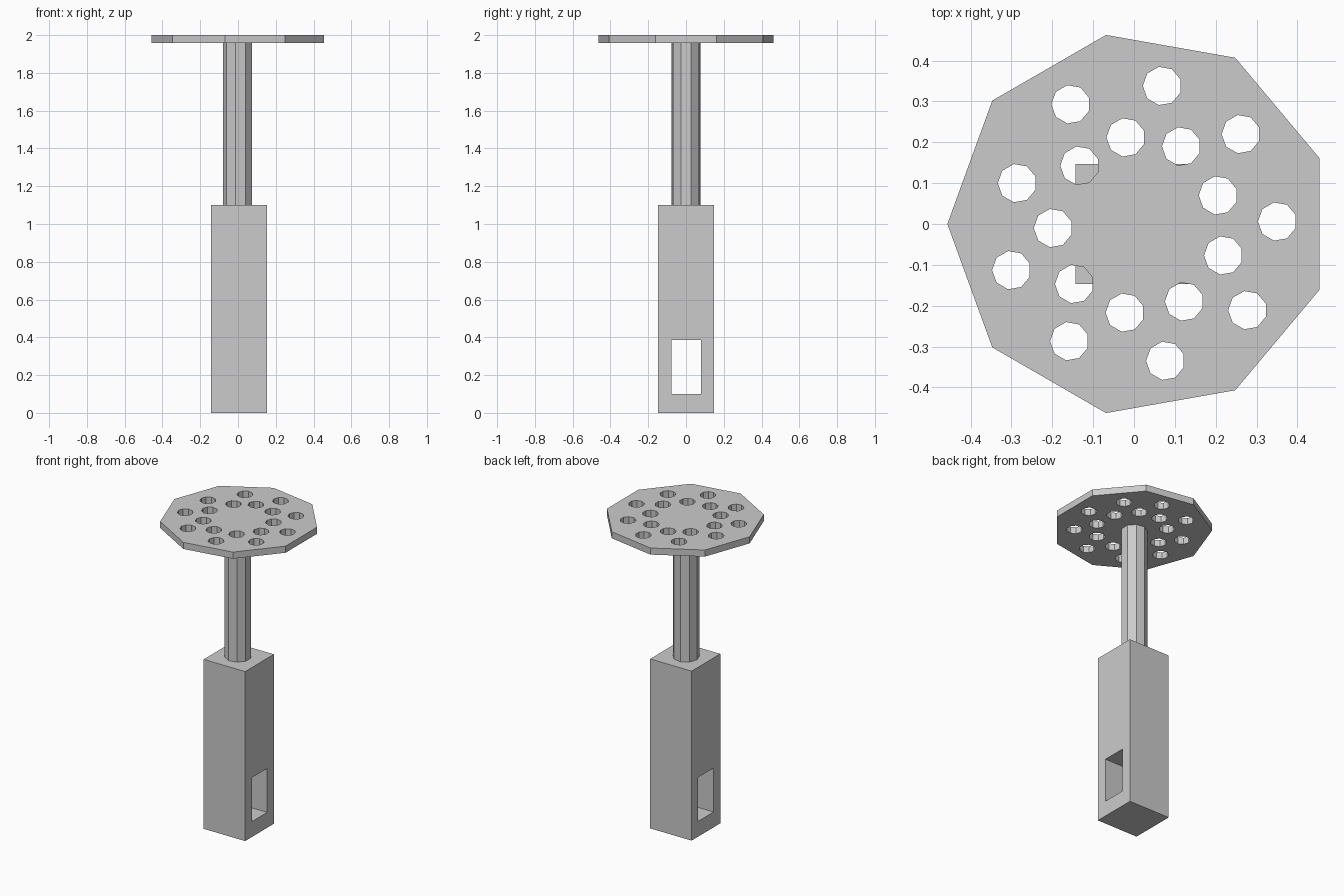
import bpy, bmesh, math
from mathutils import Matrix, Vector

if "Cube" in bpy.data.objects:
    bpy.data.objects.remove(bpy.data.objects["Cube"])


def new_object(name, bm):
    bmesh.ops.recalc_face_normals(bm, faces=bm.faces)
    mesh = bpy.data.meshes.new(name)
    bm.to_mesh(mesh)
    bm.free()
    obj = bpy.data.objects.new(name, mesh)
    bpy.context.collection.objects.link(obj)
    return obj


def add_prism(bm, x, y, radius, z0, z1, sides=9):
    # upright prism with one corner pointing to -x
    ring = [(x - radius * math.cos(i * math.tau / sides),
             y + radius * math.sin(i * math.tau / sides)) for i in range(sides)]
    low = [bm.verts.new((px, py, z0)) for px, py in ring]
    high = [bm.verts.new((px, py, z1)) for px, py in ring]
    bm.faces.new(low)
    bm.faces.new(high)
    for i in range(sides):
        j = (i + 1) % sides
        bm.faces.new((low[i], low[j], high[j], high[i]))


def add_box(bm, lo, hi):
    lo, hi = Vector(lo), Vector(hi)
    bmesh.ops.create_cube(bm, size=1, matrix=Matrix.Translation((lo + hi) / 2)
                          @ Matrix.Diagonal((*(hi - lo), 1)))


def cut(obj, cutter):
    mod = obj.modifiers.new("cut", 'BOOLEAN')
    mod.operation, mod.solver, mod.object = 'DIFFERENCE', 'EXACT', cutter
    cutter.hide_render = True
    bpy.context.view_layer.objects.active = obj
    bpy.ops.object.modifier_apply(modifier=mod.name)
    bpy.data.objects.remove(cutter)


# square handle with a slot through it from side to side
bm = bmesh.new()
add_box(bm, (-0.143, -0.147, 0), (0.154, 0.147, 1.1))
handle = new_object("handle", bm)
bm = bmesh.new()
add_box(bm, (-0.3, -0.078, 0.1), (0.3, 0.079, 0.385))
cut(handle, new_object("slot_cutter", bm))

# nine-sided shaft
bm = bmesh.new()
add_prism(bm, 0, 0, 0.079, 1.09, 1.96)
new_object("shaft", bm)

# nine-sided plate with an outer and an inner ring of holes
bm = bmesh.new()
add_prism(bm, 0.013, 0, 0.47, 1.957, 2.0)
plate = new_object("perforated_plate", bm)
outer = [(-0.155, 0.293), (0.069, 0.338), (0.262, 0.220), (0.351, 0.006), (0.278, -0.211),
         (0.077, -0.335), (-0.158, -0.287), (-0.300, -0.113), (-0.286, 0.100)]
inner = [(-0.020, 0.212), (0.116, 0.190), (0.206, 0.070), (0.219, -0.077), (0.123, -0.190),
         (-0.022, -0.217), (-0.146, -0.147), (-0.198, -0.010), (-0.133, 0.143)]
bm = bmesh.new()
for x, y in outer + inner:
    add_prism(bm, x, y, 0.0475, 1.9, 2.1)
cut(plate, new_object("hole_cutter", bm))
